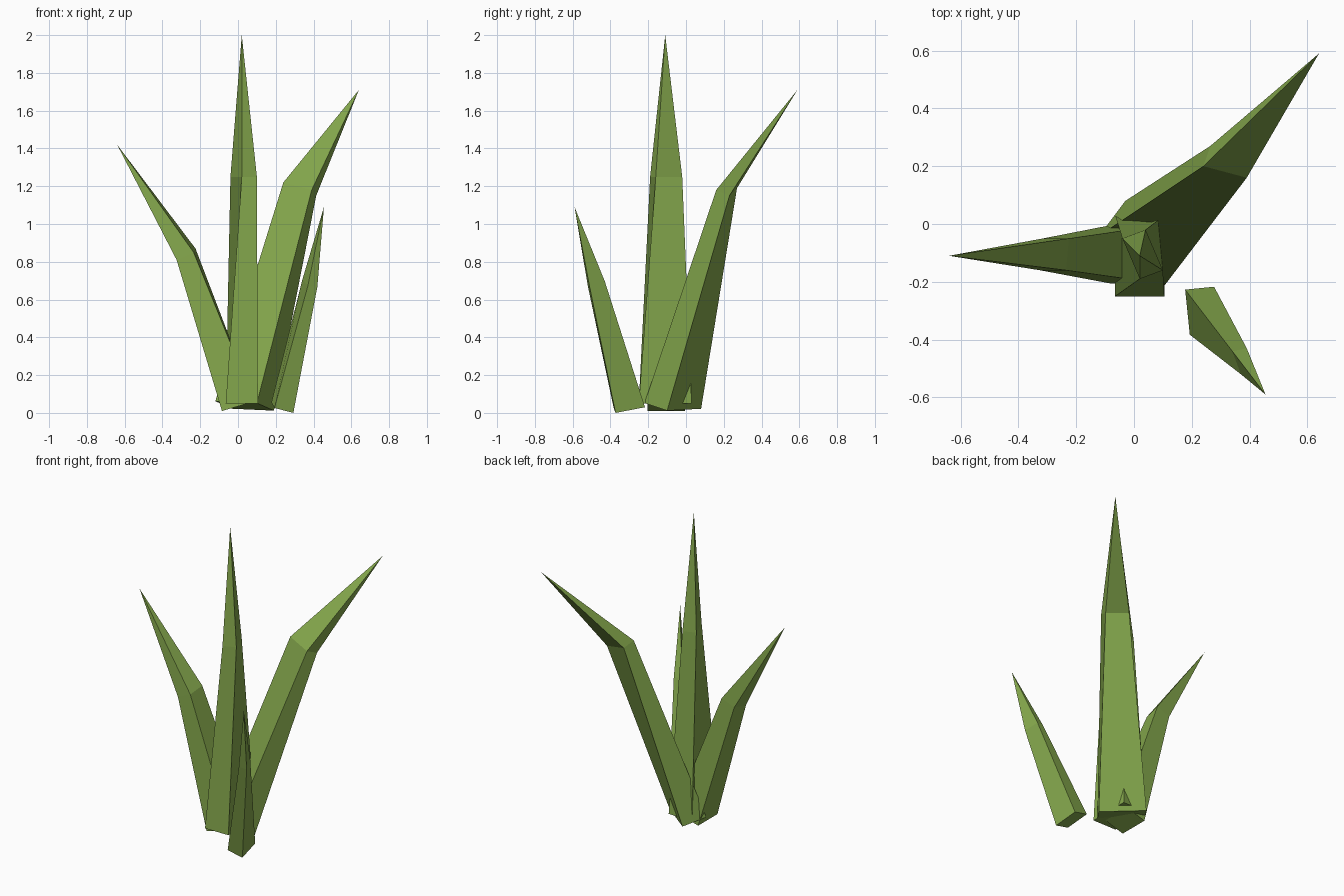
import bpy
import bmesh
from mathutils import Vector

if "Cube" in bpy.data.objects:
    bpy.data.objects.remove(bpy.data.objects["Cube"])

leaf_green = bpy.data.materials.new("leaf_green")
leaf_green.diffuse_color = (0.23, 0.385, 0.072, 1)
leaf_green.use_nodes = True
leaf_green.node_tree.nodes["Principled BSDF"].inputs["Base Color"].default_value = leaf_green.diffuse_color


def ring(bm, centre, half_width, half_depth):
    """Four corners of a skewed rectangular cross-section."""
    c, u, v = Vector(centre), Vector(half_width), Vector(half_depth)
    return [bm.verts.new(c + a * u + b * v)
            for a, b in ((-1, -1), (1, -1), (1, 1), (-1, 1))]


def leaf(name, base, bend, tip):
    """Four-sided spike: base section, bend section, pointed tip."""
    bm = bmesh.new()
    low, mid = ring(bm, *base), ring(bm, *bend)
    top = bm.verts.new(tip)
    bm.faces.new(low[::-1])
    for i in range(4):
        j = (i + 1) % 4
        bm.faces.new((low[i], low[j], mid[j], mid[i]))
        bm.faces.new((mid[i], mid[j], top))
    bmesh.ops.recalc_face_normals(bm, faces=bm.faces[:])
    mesh = bpy.data.meshes.new(name)
    bm.to_mesh(mesh)
    bm.free()
    mesh.materials.append(leaf_green)
    bpy.context.collection.objects.link(bpy.data.objects.new(name, mesh))


# Tall upright leaf, twisted slightly at the bend
leaf("centre_leaf",
     ((0.02, -0.11, 0.05), (0.085, 0, 0), (0, 0.14, 0)),
     ((0.03, -0.105, 1.25), (0.04, 0.015, 0), (-0.03, 0.07, 0)),
     (0.02, -0.11, 2.0))

# Large leaf leaning to the back right
leaf("back_right_leaf",
     ((0.035, -0.07, 0.037), (0.11, -0.09, -0.005), (0.045, 0.06, -0.02)),
     ((0.327, 0.215, 1.185), (0.075, -0.02, -0.02), (0.012, 0.035, -0.015)),
     (0.64, 0.59, 1.71))

# Medium leaf leaning left
leaf("left_leaf",
     ((0.0, -0.105, 0.035), (0, 0.1, 0), (-0.085, 0, -0.025)),
     ((-0.275, -0.105, 0.84), (0.005, 0.055, 0.01), (-0.045, 0, -0.02)),
     (-0.64, -0.11, 1.42))

# Small separate leaf leaning to the front right
leaf("front_right_leaf",
     ((0.235, -0.30, 0.028), (0.05, 0.005, -0.013), (0.008, -0.078, -0.015)),
     ((0.38, -0.475, 0.685), (0.025, 0.005, -0.003), (0.015, -0.04, -0.015)),
     (0.455, -0.59, 1.09))
